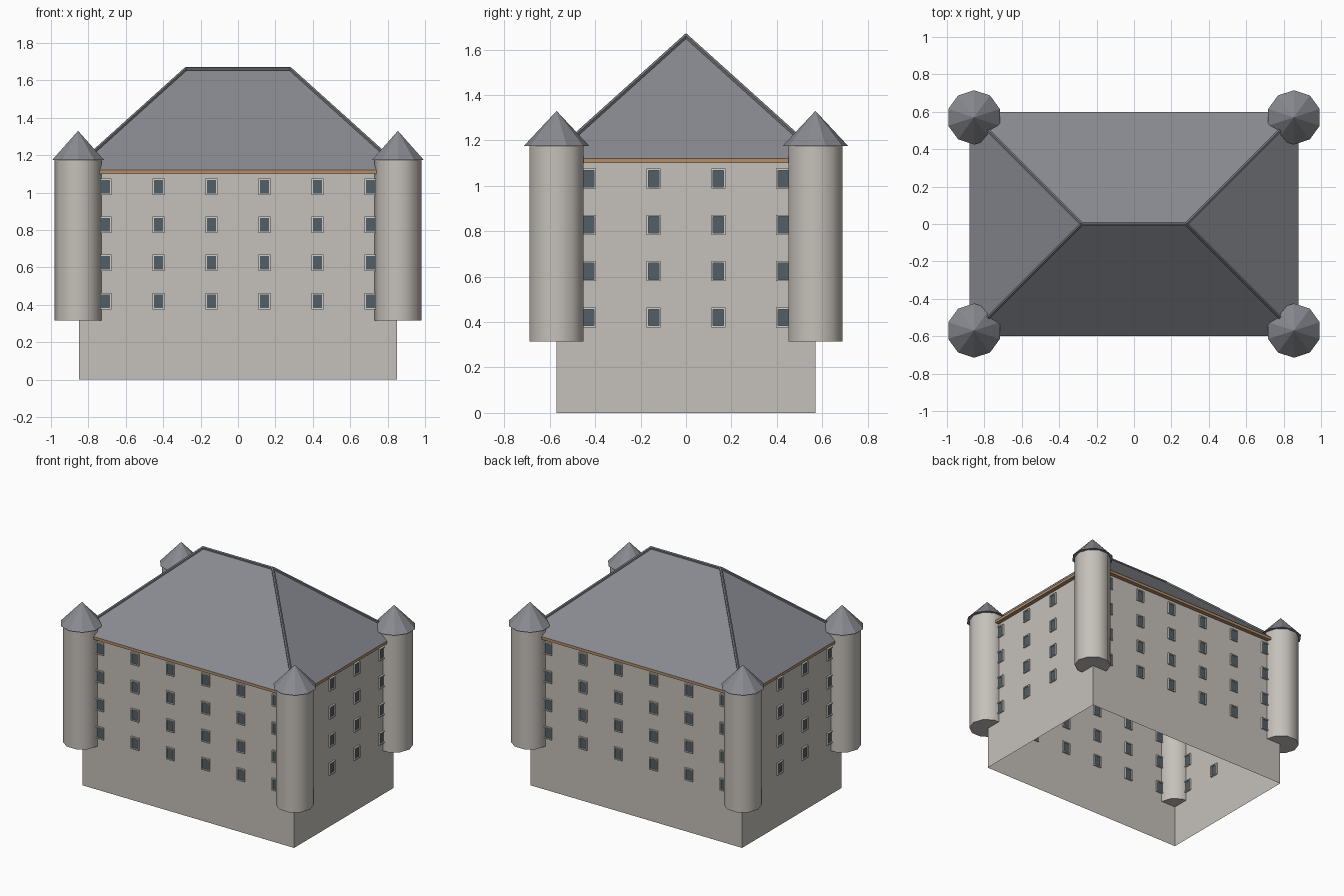
import bpy, bmesh, math
from mathutils import Vector, Matrix

if "Cube" in bpy.data.objects:
    bpy.data.objects.remove(bpy.data.objects["Cube"])


def material(name, rgb):
    m = bpy.data.materials.new(name)
    m.diffuse_color = (*rgb, 1)
    m.use_nodes = True
    m.node_tree.nodes["Principled BSDF"].inputs["Base Color"].default_value = m.diffuse_color
    return m


STONE = material("pale stone", (0.56, 0.53, 0.49))
SLATE = material("slate grey", (0.25, 0.255, 0.28))
RIDGE = material("dark slate", (0.17, 0.175, 0.19))
GLASS = material("window glass", (0.085, 0.115, 0.135))
FRAME = material("window frame", (0.66, 0.64, 0.59))
WOOD = material("brown wood", (0.45, 0.27, 0.14))

HX, HY = 0.85, 0.57          # wall half sizes
EX, EY = 0.88, 0.60          # eave half sizes
EAVE, TOP, RX = 1.12, 1.66, 0.28


def add_object(name, bm, mat):
    me = bpy.data.meshes.new(name)
    bm.to_mesh(me)
    bm.free()
    me.materials.append(mat)
    ob = bpy.data.objects.new(name, me)
    bpy.context.collection.objects.link(ob)
    return ob


def add_box(bm, center, size):
    m = Matrix.Translation(center) @ Matrix.Diagonal((*size, 1))
    return bmesh.ops.create_cube(bm, size=1, matrix=m)


def add_cone(bm, center, r1, r2, depth, sides=10, turn=0.0):
    m = Matrix.Translation(center) @ Matrix.Rotation(turn, 4, 'Z')
    bmesh.ops.create_cone(bm, cap_ends=True, segments=sides, radius1=r1,
                          radius2=r2, depth=depth, matrix=m)


# Walls: a thin shell with no floor
bm = bmesh.new()
add_box(bm, (0, 0, 0.55), (2 * HX, 2 * HY, 1.10))
bm.faces.ensure_lookup_table()
caps = [f for f in bm.faces if abs(f.normal.z) > 0.5]
bmesh.ops.delete(bm, geom=caps, context='FACES_ONLY')
add_object("walls", bm, STONE)

# Wooden cornice under the eaves
bm = bmesh.new()
add_box(bm, (0, 0, 1.11), (2 * EX, 2 * EY, 0.02))
add_object("cornice", bm, WOOD)

# Hipped roof
bm = bmesh.new()
a, b, c, d = [bm.verts.new((x, y, EAVE)) for x, y in
              ((-EX, -EY), (EX, -EY), (EX, EY), (-EX, EY))]
l, r = [bm.verts.new((x, 0, TOP)) for x in (-RX, RX)]
for face in ((a, b, r, l), (b, c, r), (c, d, l, r), (d, a, l)):
    bm.faces.new(face)
add_object("roof", bm, SLATE)

# Capping along the ridge and the four hips
bm = bmesh.new()
lines = [((-RX, 0, TOP), (RX, 0, TOP))]
lines += [((sx * RX, 0, TOP), (sx * EX, sy * EY, EAVE)) for sx in (-1, 1) for sy in (-1, 1)]
for p, q in lines:
    p, q = Vector(p), Vector(q)
    m = Matrix.Translation((p + q) / 2) @ (q - p).to_track_quat('Z', 'Y').to_matrix().to_4x4()
    bmesh.ops.create_cone(bm, cap_ends=True, segments=6, radius1=0.011, radius2=0.011,
                          depth=(q - p).length, matrix=m)
add_object("ridge_caps", bm, RIDGE)

# Corner towers and their pointed roofs
for sx in (-1, 1):
    for sy in (-1, 1):
        bm = bmesh.new()
        add_cone(bm, (sx * 0.855, sy * HY, 0.745), 0.125, 0.125, 0.86, turn=math.pi / 2)
        ob = add_object("tower", bm, STONE)
        for o in bpy.context.selected_objects:
            o.select_set(False)
        bpy.context.view_layer.objects.active = ob
        ob.select_set(True)
        bpy.ops.object.shade_smooth_by_angle(angle=math.radians(50))
        bm = bmesh.new()
        add_cone(bm, (sx * 0.855, sy * HY, 1.2525), 0.145, 0, 0.155)
        add_object("tower_roof", bm, SLATE)

# Windows: a raised frame around a pane, seen from both sides of the wall
frames, panes = bmesh.new(), bmesh.new()
W, H, T = 0.062, 0.088, 0.008     # outer size and frame bar width


def add_window(place):
    parts = [(frames, (s * (W - T) / 2, 0, 0), (T, 0.024, H)) for s in (-1, 1)]
    parts += [(frames, (0, 0, s * (H - T) / 2), (W - 2 * T, 0.024, T)) for s in (-1, 1)]
    parts.append((panes, (0, 0, 0), (W - 2 * T, 0.009, H - 2 * T)))
    for mesh, center, size in parts:
        new = add_box(mesh, center, size)
        bmesh.ops.transform(mesh, matrix=place, verts=new["verts"])


for z in (0.42, 0.624, 0.828, 1.032):
    for s in (-1, 1):
        for i in range(6):
            add_window(Matrix.Translation(((i - 2.5) * HX / 3, s * HY, z)))
        for i in range(4):
            add_window(Matrix.Translation((s * HX, (i - 1.5) * HY / 2, z))
                       @ Matrix.Rotation(math.pi / 2, 4, 'Z'))
add_object("window_frames", frames, FRAME)
add_object("window_panes", panes, GLASS)
